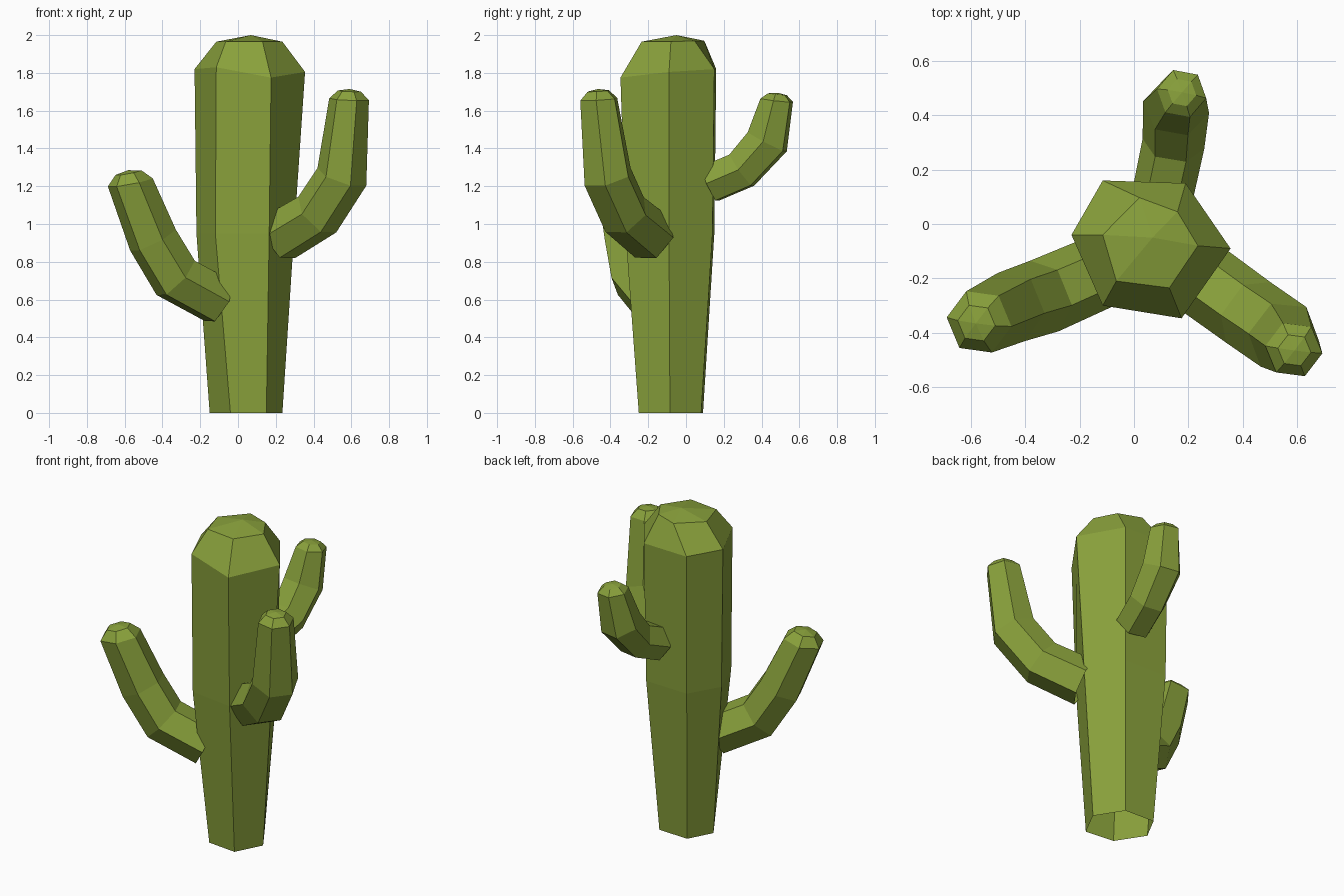
import bpy, math
from mathutils import Vector

if "Cube" in bpy.data.objects:
    bpy.data.objects.remove(bpy.data.objects["Cube"])

green = bpy.data.materials.new("cactus green")
green.diffuse_color = (0.25, 0.355, 0.044, 1)
green.use_nodes = True
green.node_tree.nodes["Principled BSDF"].inputs["Base Color"].default_value = green.diffuse_color


def skin(name, rings, apex):
    """Join six-sided rings into a tube closed by an apex; the root stays open."""
    n = 6
    verts = [v for ring in rings for v in ring] + [apex]
    faces = []
    for r in range(len(rings) - 1):
        a, b = r * n, (r + 1) * n
        for i in range(n):
            j = (i + 1) % n
            faces.append((a + i, a + j, b + j, b + i))
    last = (len(rings) - 1) * n
    faces += [(last + i, last + (i + 1) % n, len(verts) - 1) for i in range(n)]
    mesh = bpy.data.meshes.new(name)
    mesh.from_pydata([tuple(v) for v in verts], [], faces)
    mesh.materials.append(green)
    obj = bpy.data.objects.new(name, mesh)
    bpy.context.collection.objects.link(obj)


# Trunk: irregular hexagon sections, counter-clockwise from the front left
trunk = [
    [(-.04, -.23, 0), (.15, -.25, 0), (.235, -.085, 0),
     (.13, .08, 0), (-.07, .09, 0), (-.15, -.06, 0)],
    [(-.12, -.28, .95), (.165, -.32, .95), (.297, -.09, .95),
     (.18, .14, .95), (-.11, .15, .95), (-.22, -.04, .95)],
    [(-.115, -.3, 1.83), (.175, -.347, 1.775), (.355, -.09, 1.805),
     (.19, .15, 1.82), (-.115, .16, 1.82), (-.23, -.04, 1.82)],
    [(-.065, -.21, 1.965), (.13, -.235, 1.965), (.235, -.08, 1.965),
     (.16, .045, 1.97), (.02, .097, 1.97), (-.115, -.04, 1.965)],
]
skin("trunk", trunk, (.068, -.05, 2.0))


def arm(name, path, radii, cap):
    """Bent hexagonal arm through path, with a low domed tip of height cap."""
    pts = [Vector(p) for p in path]
    flat = pts[-1] - pts[0]
    side = Vector((-flat.y, flat.x, 0)).normalized()
    up = Vector((0, 0, 1))
    rings = []
    for k, p in enumerate(pts):
        before = (p - pts[max(k - 1, 0)]).normalized()
        after = (pts[k + 1] - p).normalized() if k < len(pts) - 1 else up
        t = (before + after).normalized()
        s = (side - t * side.dot(t)).normalized()
        w = t.cross(s)
        ring = [(math.cos(i * math.pi / 3) * s + math.sin(i * math.pi / 3) * w) * radii[k]
                for i in range(6)]
        rings.append([p + o for o in ring])
    # Dome
    rings.append([pts[-1] + o * .58 + t * cap * .8 for o in ring])
    skin(name, rings, pts[-1] + t * cap)


arm("right_arm",
    [(.22, -.18, .93), (.42, -.325, 1.05), (.55, -.415, 1.25), (.588, -.462, 1.66)],
    (.14, .138, .138, .106), .055)
arm("left_arm",
    [(-.1, -.165, .59), (-.33, -.265, .715), (-.45, -.305, .915), (-.57, -.36, 1.22)],
    (.135, .14, .135, .122), .066)
arm("back_arm",
    [(.11, .13, 1.215), (.145, .295, 1.285), (.155, .43, 1.435), (.175, .48, 1.655)],
    (.113, .115, .123, .092), .04)
